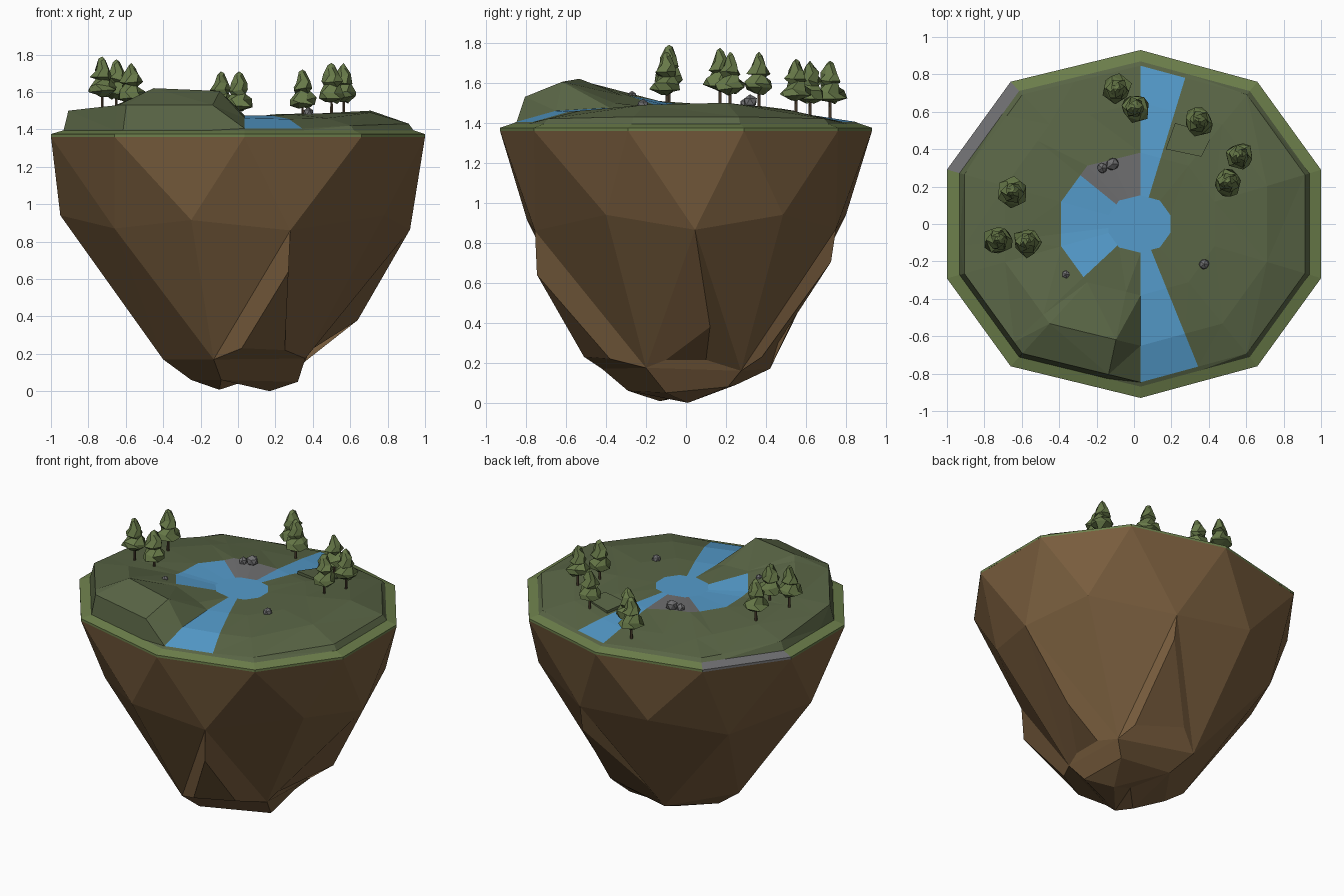
import bpy, bmesh, random
from math import radians, cos, sin, pi
from mathutils import Vector as V

if "Cube" in bpy.data.objects:
    bpy.data.objects.remove(bpy.data.objects["Cube"])

random.seed(4)

def material(name, rgb):
    m = bpy.data.materials.new(name)
    m.diffuse_color = (*rgb, 1)
    m.use_nodes = True
    m.node_tree.nodes["Principled BSDF"].inputs["Base Color"].default_value = m.diffuse_color
    return m

SOIL = material("soil", (.19, .11, .047))
RIM = material("rim_green", (.15, .21, .07))
GRASS = material("grass_green", (.10, .13, .06))
WATER = material("water_blue", (.09, .33, .60))
LEAF = material("leaf_green", (.135, .19, .065))
BARK = material("bark", (.09, .06, .035))
STONE = material("stone_grey", (.16, .16, .165))

def finish(bm, name, mats, fix=True):
    if fix:
        bmesh.ops.recalc_face_normals(bm, faces=bm.faces)
    me = bpy.data.meshes.new(name)
    bm.to_mesh(me)
    bm.free()
    for m in mats:
        me.materials.append(m)
    ob = bpy.data.objects.new(name, me)
    bpy.context.collection.objects.link(ob)
    return ob

# Ten-sided outline shared by rock and grass, counter-clockwise from the right
C = V((.035, 0))
quad = [(1, .29), (.66, .76), (.035, .93), (-.66, .76), (-1, .29)]
outline = [V(p) for p in quad] + [V((x, -y)) for x, y in reversed(quad)]

# Underside rock: outline, upper facets, lower facets, bulging wedges, tips
bm = bmesh.new()
nv = lambda x, y, z: bm.verts.new((x, y, z))
E = [nv(p.x, p.y, 1.36) for p in outline]
B = [nv(*p) for p in [(.92, .045, .865), (.28, .75, .87), (-.68, .51, .84), (-.66, -.5, .87), (.28, -.755, .86)]]
A = [nv(*p) for p in [(.78, .485, .94), (-.27, .8, .94), (-.95, 0, .94), (-.25, -.795, .915), (.78, -.4, .94)]]
a = [nv(*p) for p in [(.36, .275, .16), (-.13, .42, .17), (-.4, 0, .17), (-.13, -.42, .17), (.36, -.2, .175)]]
c = [nv(*p) for p in [(.28, .21, .08), (-.08, .25, .09), (-.25, 0, .06), (-.09, -.29, .06), (.32, -.1, .05)]]
row = [v for pair in zip(B, A) for v in pair]
wedge = {0: [(.64, .12, .38), (.38, -.1, .215), (.38, .1, .215)],
         1: [(.28, .725, .705), (.31, .38, .23), (-.02, .46, .3)],
         4: [(.27, -.745, .64), (.02, -.51, .23), (.25, -.38, .22)]}
face = lambda *vs: bm.faces.new(vs)
for j in range(10):
    face(E[j - 1], row[j], E[j])
    face(row[j], row[(j + 1) % 10], E[j])
for k in range(5):
    n = (k + 1) % 5
    face(A[k], B[k], a[k])
    face(A[k], a[k], B[n])
    face(a[k], c[k], c[n], a[n])
    if k in wedge:
        t, p, q = [nv(*w) for w in wedge[k]]
        face(t, p, q)
        face(B[k], a[k - 1], p, t)
        face(B[k], t, q, a[k])
        face(p, a[k - 1], a[k], q)
    else:
        face(B[k], a[k - 1], a[k])
t1, t2, mid = nv(-.1, -.13, .008), nv(.17, .01, 0), nv(.03, 0, .05)
for tri in [(c[1], c[2], t1), (c[2], c[3], t1), (c[3], c[4], t2), (c[4], c[0], t2), (c[0], c[1], t2),
            (c[1], t1, mid), (mid, t2, c[1]), (t1, c[3], mid), (mid, c[3], t2)]:
    face(*tri)
finish(bm, "island_rock", [SOIL])

def edge_point(ang):
    """Where a ray from the centre meets the outline."""
    d = V((cos(radians(ang)), sin(radians(ang))))
    best = 0
    for i in range(10):
        p, e = outline[i - 1] - C, outline[i] - outline[i - 1]
        den = d.cross(e)
        if abs(den) > 1e-9:
            t, s = p.cross(e) / den, p.cross(d) / den
            if t > 0 and -.01 <= s <= 1.01:
                best = max(best, t)
    return d * best

# Ground: spokes of (angle, heights at inner, middle and outer ring)
spokes = [(16.7, 1.485, 1.50, 1.43), (50.6, 1.475, 1.46, 1.42), (73, 1.465, 1.435, 1.405),
          (90, 1.465, 1.435, 1.405), (115, 1.485, 1.445, 1.415), (132.4, 1.49, 1.45, 1.415),
          (141, 1.485, 1.46, 1.42), (164.3, 1.49, 1.485, 1.45), (187, 1.495, 1.505, 1.485),
          (195.7, 1.505, 1.515, 1.50), (223, 1.535, 1.60, 1.53), (227.6, 1.535, 1.62, 1.53),
          (258, 1.50, 1.605, 1.53), (270, 1.475, 1.46, 1.405), (292, 1.475, 1.455, 1.405),
          (309.4, 1.48, 1.46, 1.42), (343.3, 1.485, 1.49, 1.43)]
rings = (.165, .41, .70, .91, .935, 1, 1)
bm = bmesh.new()
cols = []
for ang, h1, h2, h3 in spokes:
    p = edge_point(ang)
    hs = (1.475, h1, h2, h3, 1.395, 1.375, 1.36)
    cols.append([bm.verts.new((C.x + p.x * f, C.y + p.y * f, h)) for f, h in zip(rings, hs)])
centre = bm.verts.new((C.x, C.y, 1.475))
for i, s in enumerate(spokes):
    u, w = cols[i], cols[(i + 1) % len(cols)]
    bm.faces.new((centre, u[0], w[0])).material_index = 1
    for r in range(6):
        f = bm.faces.new((u[r], u[r + 1], w[r + 1], w[r]))
        if r >= 4:
            f.material_index = 3 if s[0] in (132.4, 141) else 2
        elif s[0] in (73, 270) and r < 3 or r == 0 and 141 <= s[0] < 223:
            f.material_index = 1
        elif r == 0 and 90 <= s[0] < 141:
            f.material_index = 3
bmesh.ops.triangulate(bm, faces=[f for f in bm.faces if f.material_index == 0])
finish(bm, "grass_and_water", [GRASS, WATER, RIM, STONE], False)

# Low ledge beside the back stream: slab half sunk in the grass
bm = bmesh.new()
top = [bm.verts.new(p) for p in [(.17, .40, 1.48), (.36, .36, 1.485), (.42, .48, 1.47), (.22, .54, 1.46)]]
low = [bm.verts.new((v.co.x, v.co.y, 1.40)) for v in top]
bm.faces.new(top)
for k in range(4):
    bm.faces.new((top[k - 1], low[k - 1], low[k], top[k]))
finish(bm, "grass_ledge", [GRASS])

# Conifers: thin trunk and two lumpy leaf tiers, placed by their tip
def tree(x, y, top, i):
    bm = bmesh.new()
    n, base = 6, top - .265
    prev = None
    for j, (r, z) in enumerate([(.03, .055), (.08, .08), (.07, .11), (.042, .145),
                                (.06, .16), (.042, .2), (.02, .245)]):
        ring = []
        for k in range(n):
            t = 2 * pi * (k + .5 * (j % 2)) / n + i
            q = r * random.uniform(.8, 1.12)
            ring.append(bm.verts.new((x + q * cos(t), y + q * sin(t), base + z + random.uniform(-.01, .01))))
        if prev:
            for k in range(n):
                bm.faces.new((prev[k - 1], prev[k], ring[k], ring[k - 1]))
        else:
            bm.faces.new(ring[::-1])
        prev = ring
    tip = bm.verts.new((x, y, top))
    for k in range(n):
        bm.faces.new((prev[k - 1], prev[k], tip))
    finish(bm, f"tree_leaves_{i}", [LEAF])
    bm = bmesh.new()
    bmesh.ops.create_cone(bm, cap_ends=True, segments=6, radius1=.009, radius2=.007, depth=.13)
    bmesh.ops.translate(bm, verts=bm.verts, vec=(x, y, base + .02))
    finish(bm, f"tree_trunk_{i}", [BARK])

for i, t in enumerate([(-.725, -.085, 1.79), (-.57, -.095, 1.755), (-.65, .17, 1.775), (-.09, .72, 1.71),
                       (.005, .62, 1.71), (.345, .55, 1.72), (.565, .365, 1.755), (.5, .22, 1.755)]):
    tree(*t, i)

# Loose stones
for i, (x, y, z, r) in enumerate([(-.17, .3, 1.495, .03), (-.115, .32, 1.505, .038),
                                  (-.365, -.27, 1.535, .024), (.375, -.215, 1.49, .03)]):
    bm = bmesh.new()
    bmesh.ops.create_icosphere(bm, subdivisions=1, radius=r)
    for v in bm.verts:
        v.co = v.co * random.uniform(.9, 1.1) + V((x, y, z))
    finish(bm, f"stone_{i}", [STONE])
